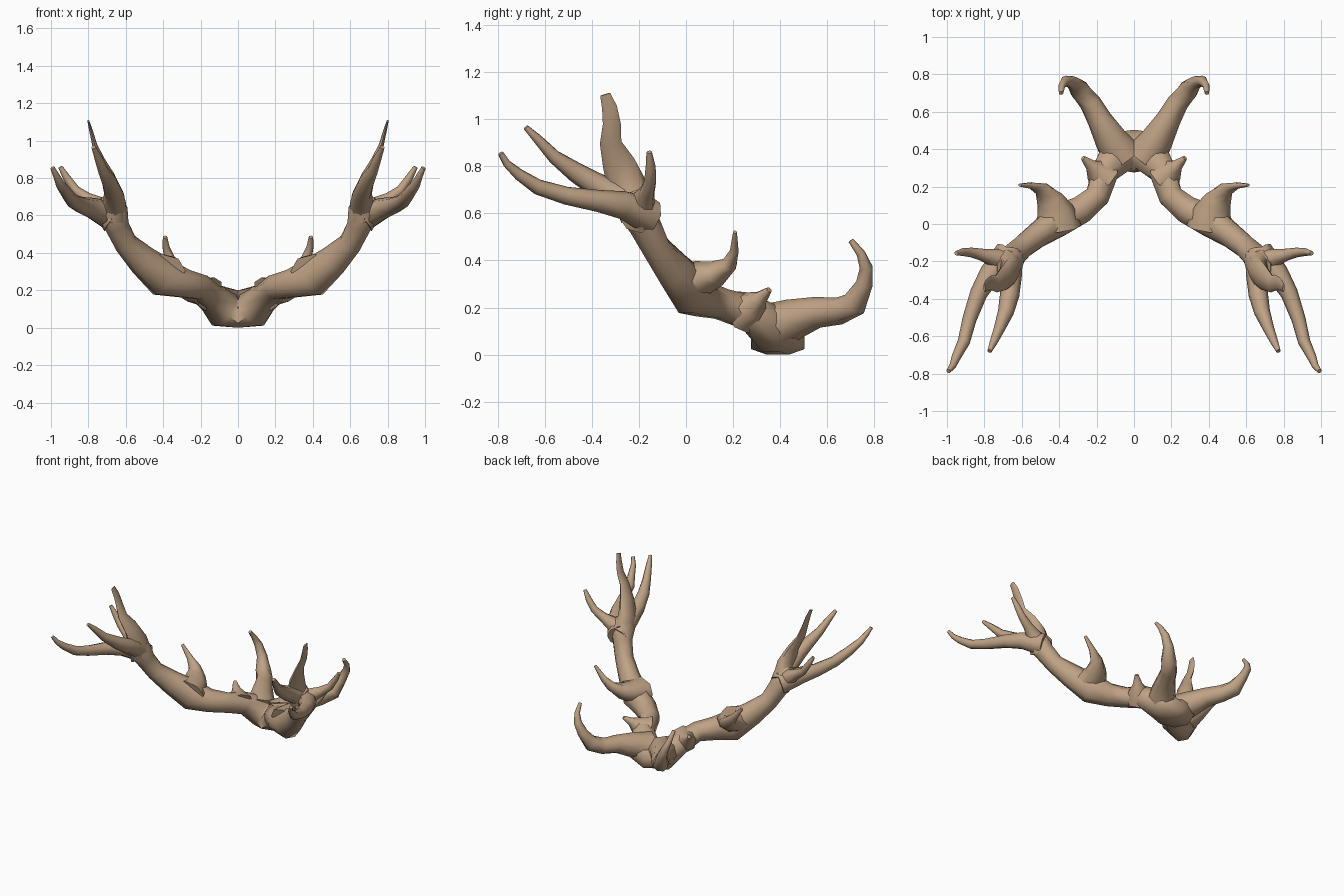
import bpy, bmesh, math
from mathutils import Vector

mat = bpy.data.materials.new("antler_brown")
mat.diffuse_color = (0.52, 0.36, 0.235, 1)


def tube(name, pts, wide=(0, 0, 1), flat=1.0, sides=8, start=None, turn=0.0):
    """Tapered limb through (x, y, z, radius[, flat]); 'flat' thins it across 'wide'. Mirrored in x."""
    P = [Vector(p[:3]) for p in pts]
    n = len(P)
    bm = bmesh.new()
    rings = []
    for i, p in enumerate(P):
        a = (P[i] - P[i - 1]).normalized() if i else Vector()
        b = (P[i + 1] - P[i]).normalized() if i < n - 1 else Vector()
        t = (a + b).normalized()
        if i == 0 and start:
            t = Vector(start)
        w = Vector(wide)
        u = (w - t * w.dot(t)).normalized()
        v = t.cross(u)
        r = pts[i][3]
        f = pts[i][4] if len(pts[i]) > 4 else flat
        ring = []
        for k in range(sides):
            ang = math.tau * (k + turn) / sides
            q = p + u * (r * math.cos(ang)) + v * (r * f * math.sin(ang))
            q.z = max(q.z, 0)
            ring.append(bm.verts.new(q))
        rings.append(ring)
    for r0, r1 in zip(rings, rings[1:]):
        for k in range(sides):
            j = (k + 1) % sides
            bm.faces.new((r0[k], r0[j], r1[j], r1[k]))
    if not start:
        bm.faces.new(rings[0][::-1])
    bm.faces.new(rings[-1])
    bmesh.ops.recalc_face_normals(bm, faces=bm.faces)
    me = bpy.data.meshes.new(name)
    bm.to_mesh(me)
    bm.free()
    ob = bpy.data.objects.new(name, me)
    bpy.context.collection.objects.link(ob)
    me.materials.append(mat)
    bpy.ops.object.select_all(action='DESELECT')
    ob.select_set(True)
    bpy.context.view_layer.objects.active = ob
    bpy.ops.object.shade_smooth_by_angle(angle=math.radians(60))
    ob.modifiers.new("mirror", 'MIRROR').use_clip = True
    return ob


# main beam: flat-bottomed skull plate at the centre, sweeping out to the crown
tube("main_beam", [
    (0, 0.39, 0.06, 0.095, 1.3), (0.075, 0.385, 0.095, 0.105, 1.1),
    (0.155, 0.28, 0.175, 0.078), (0.195, 0.15, 0.215, 0.07),
    (0.285, 0.075, 0.235, 0.08), (0.40, 0.02, 0.268, 0.108, 0.85),
    (0.51, -0.055, 0.36, 0.085, 0.85), (0.60, -0.125, 0.45, 0.064),
    (0.65, -0.175, 0.55, 0.07), (0.675, -0.215, 0.63, 0.085),
    (0.675, -0.235, 0.69, 0.06)], start=(1, 0, 0), turn=0.5)

# rear brow tine with hooked tip
tube("brow_tine", [
    (0.06, 0.36, 0.11, 0.11), (0.125, 0.455, 0.15, 0.088), (0.185, 0.56, 0.18, 0.066),
    (0.235, 0.65, 0.185, 0.058), (0.29, 0.715, 0.215, 0.056),
    (0.33, 0.757, 0.30, 0.036), (0.365, 0.765, 0.37, 0.028),
    (0.385, 0.742, 0.43, 0.019), (0.39, 0.70, 0.485, 0.012)], wide=(1, 0, 0))

# short spur, flared at the root
tube("spur", [
    (0.15, 0.24, 0.18, 0.095), (0.20, 0.285, 0.205, 0.068), (0.232, 0.315, 0.24, 0.032),
    (0.273, 0.353, 0.275, 0.013)], wide=(1, -1, 0))

# mid tine, broad at the root and curling outward
tube("mid_tine", [
    (0.41, -0.02, 0.30, 0.13), (0.42, 0.07, 0.325, 0.10), (0.45, 0.13, 0.345, 0.075),
    (0.49, 0.185, 0.385, 0.045), (0.545, 0.205, 0.44, 0.025),
    (0.61, 0.208, 0.52, 0.011)], wide=(1, 0, 0), flat=0.75)

# crown: tall blade-like tine
tube("tall_tine", [
    (0.67, -0.20, 0.59, 0.08, 1.0), (0.66, -0.25, 0.71, 0.085, 0.6),
    (0.69, -0.285, 0.81, 0.07, 0.45), (0.735, -0.32, 0.90, 0.046, 0.45),
    (0.767, -0.315, 0.98, 0.038, 0.35), (0.785, -0.325, 1.05, 0.032, 0.3),
    (0.80, -0.343, 1.105, 0.022, 0.25)], wide=(0, 1, 0))

# crown: outward tine
tube("outer_tine", [
    (0.66, -0.20, 0.58, 0.085), (0.74, -0.185, 0.65, 0.052), (0.81, -0.165, 0.692, 0.033),
    (0.87, -0.152, 0.735, 0.026), (0.915, -0.15, 0.80, 0.021),
    (0.95, -0.156, 0.86, 0.012)])

# crown: long low front tine
tube("low_front_tine", [
    (0.67, -0.16, 0.59, 0.08), (0.77, -0.27, 0.635, 0.06), (0.83, -0.37, 0.652, 0.047),
    (0.88, -0.51, 0.675, 0.038), (0.91, -0.63, 0.712, 0.033),
    (0.95, -0.71, 0.765, 0.025), (0.97, -0.76, 0.81, 0.018),
    (0.992, -0.787, 0.855, 0.012)])

# crown: inner front tine
tube("inner_front_tine", [
    (0.675, -0.17, 0.59, 0.08), (0.66, -0.27, 0.665, 0.062), (0.665, -0.38, 0.72, 0.052),
    (0.685, -0.47, 0.775, 0.043), (0.72, -0.56, 0.84, 0.03),
    (0.75, -0.63, 0.915, 0.021), (0.772, -0.68, 0.965, 0.012)])
